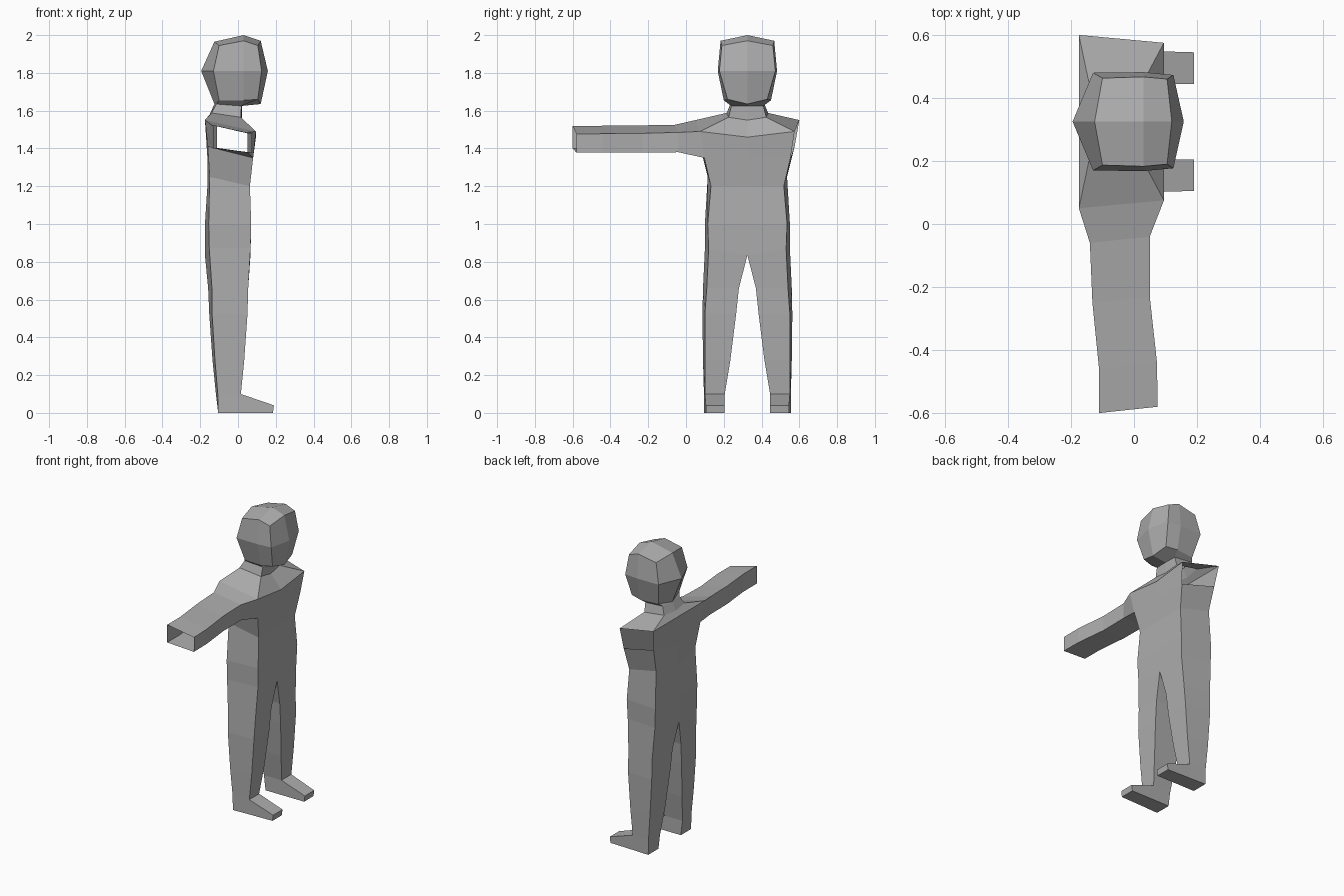
import bpy, bmesh

CY = 0.325  # centre line of the figure, which faces +x

grey = bpy.data.materials.new("plain grey")
grey.diffuse_color = (0.42, 0.42, 0.42, 1)


def make_part(name, faces):
    """Weld a list of point loops into one flat-shaded object."""
    bm = bmesh.new()
    for pts in faces:
        bm.faces.new([bm.verts.new(p) for p in pts])
    bmesh.ops.remove_doubles(bm, verts=bm.verts, dist=0.002)
    bmesh.ops.recalc_face_normals(bm, faces=bm.faces)
    mesh = bpy.data.meshes.new(name)
    bm.to_mesh(mesh)
    bm.free()
    mesh.materials.append(grey)
    obj = bpy.data.objects.new(name, mesh)
    bpy.context.collection.objects.link(obj)
    return obj


def both_sides(faces):
    """Points are (x, distance from centre line, z); make left and right."""
    return [[(x, CY + s * w, z) for x, w, z in f] for f in faces for s in (-1, 1)]


def bridge(a, b, closed=False):
    n = len(a)
    return [[a[i], a[(i + 1) % n], b[(i + 1) % n], b[i]]
            for i in range(n if closed else n - 1)]


# Legs and torso: z front, z back, z inner, x front, x back inner, x back outer,
# half width front, half width back, half width inner
rows = [
    (0.00, 0.00, 0.00, 0.015, -0.105, -0.105, 0.225, 0.230, 0.120),
    (0.10, 0.10, 0.10, 0.015, -0.117, -0.107, 0.225, 0.230, 0.120),
    (0.28, 0.28, 0.28, 0.033, -0.135, -0.122, 0.225, 0.235, 0.090),
    (0.52, 0.52, 0.52, 0.050, -0.152, -0.137, 0.225, 0.238, 0.060),
    (0.66, 0.66, 0.66, 0.054, -0.158, -0.138, 0.215, 0.235, 0.045),
    (0.87, 0.87, 0.835, 0.066, -0.175, -0.152, 0.205, 0.225, 0.0),
    (1.00, 1.00, 1.00, 0.070, -0.175, -0.155, 0.210, 0.225, 0.0),
    (1.20, 1.25, 1.20, 0.063, -0.162, -0.150, 0.193, 0.210, 0.0),
    (1.35, 1.41, 1.35, 0.080, -0.162, -0.160, 0.228, 0.250, 0.0),
    (1.49, 1.55, 1.46, 0.095, -0.175, -0.175, 0.250, 0.275, 0.0),
]
rings = []
for zf, zb, zi, xf, xbi, xbo, wf, wb, wi in rows:
    z_back_in = 1.55 if zf == 1.49 else zi
    rings.append([(xf, wi, zi), (xf, wf, zf), (xbo, wb, zb), (xbi, wi, z_back_in)])

half = []
for i, (a, b) in enumerate(zip(rings, rings[1:])):
    front, side, back = bridge(a, b)
    half.append(back)
    if i > 0:
        half.append(front)
    if i < len(rings) - 2:            # arm hole stays open
        half.append(side)
    if i < 5:                         # inner leg
        half.append([a[3], a[0], b[0], b[3]])

# Feet
sole, ankle = rings[0], rings[1]
toe = [(0.185, 0.12, 0), (0.185, 0.22, 0), (0.19, 0.22, 0.04), (0.19, 0.12, 0.04)]
half += bridge([sole[0], sole[1], ankle[1], ankle[0]], toe, True)
half += [toe, sole, [sole[0], sole[1], toe[1], toe[0]]]
half.pop(-1)
half.append([sole[0], toe[0], toe[1], sole[1]][::-1])
# remove the sole strip doubled by the toe bridge
half.pop(-1)

# Shoulders and neck
neck_base = [(0.02, 0, 1.55), (0.015, 0.10, 1.565), (-0.14, 0.11, 1.588), (-0.15, 0, 1.58)]
neck_top = [(0.02, 0, 1.625), (0.018, 0.085, 1.625), (-0.115, 0.09, 1.635), (-0.125, 0, 1.635)]
half += bridge(rings[-1], neck_base) + bridge(neck_base, neck_top)
make_part("body", both_sides(half))

# Head: front middle, front corner, side middle, back corner, back middle
jaw = [(0.12, 0, 1.635), (0.105, 0.105, 1.66), (0.03, 0.125, 1.655),
       (-0.10, 0.11, 1.655), (-0.125, 0, 1.635)]
temple = [(0.158, 0, 1.81), (0.125, 0.148, 1.81), (0.03, 0.157, 1.81),
          (-0.13, 0.155, 1.81), (-0.195, 0, 1.81)]
crown = [(0.12, 0, 1.97), (0.105, 0.135, 1.945), (0.03, 0.142, 1.97),
         (-0.10, 0.138, 1.945), (-0.125, 0, 1.965)]
apex = (0.03, 0, 2.0)
head = bridge(jaw, temple) + bridge(temple, crown)
head += [[apex, crown[0], crown[1], crown[2]], [apex, crown[2], crown[3], crown[4]]]
# Underside of the jaw around the neck
head += [[jaw[0], jaw[1], jaw[2], neck_top[1], neck_top[0]],
         [jaw[2], jaw[3], neck_top[2], neck_top[1]],
         [jaw[3], jaw[4], neck_top[2]]]
make_part("head", both_sides(head))

# Arm: open tube from shoulder to wrist
# x front, x back, y front, y back, z top front, top back, low back, low front
sections = [
    (0.050, -0.140, -0.04, -0.06, 1.485, 1.525, 1.405, 1.38),
    (0.050, -0.132, -0.23, -0.25, 1.480, 1.522, 1.40, 1.378),
    (0.073, -0.111, -0.44, -0.46, 1.478, 1.52, 1.40, 1.378),
    (0.075, -0.111, -0.58, -0.60, 1.476, 1.52, 1.40, 1.378),
]
armhole = [rings[-1][1], rings[-1][2], rings[-2][2], rings[-2][1]]
loops = [[(x, CY - w, z) for x, w, z in armhole]]
for xf, xb, yf, yb, z1, z2, z3, z4 in sections:
    loops.append([(xf, yf, z1), (xb, yb, z2), (xb, yb, z3), (xf, yf, z4)])
arm = []
for a, b in zip(loops, loops[1:]):
    arm += bridge(a, b, True)
make_part("arm", arm)
